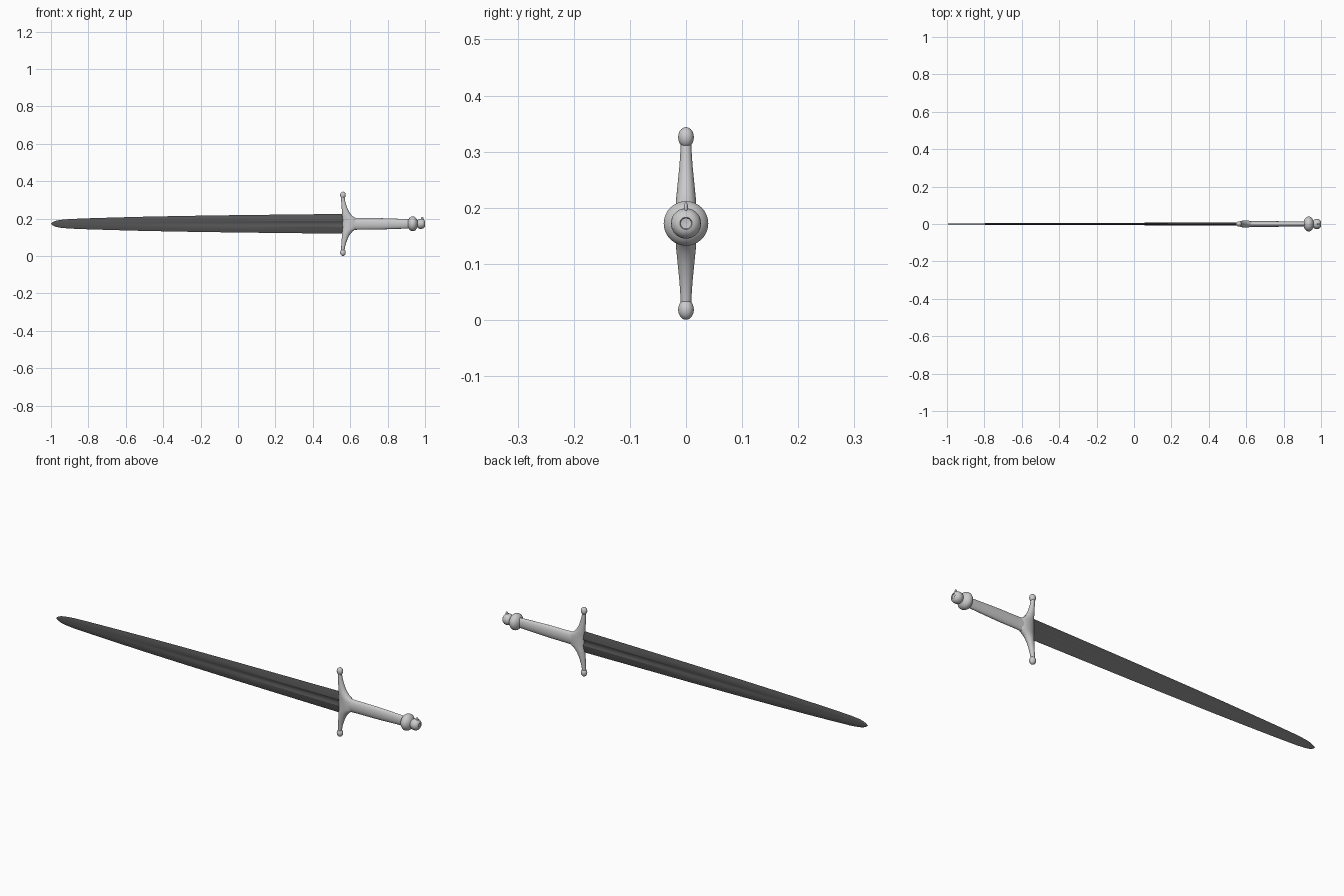
import bpy, bmesh, math

if "Cube" in bpy.data.objects:
    bpy.data.objects.remove(bpy.data.objects["Cube"])

ZC = 0.172  # height of the sword's axis

steel = bpy.data.materials.new("dark_steel")
steel.diffuse_color = (0.09, 0.09, 0.09, 1)
steel.use_nodes = True
steel.node_tree.nodes["Principled BSDF"].inputs["Base Color"].default_value = steel.diffuse_color


def loft(name, rings, angle=35, mat=None):
    """Skin a list of equal-length closed rings, capping both ends."""
    bm = bmesh.new()
    vr = [[bm.verts.new(p) for p in r] for r in rings]
    n = len(vr[0])
    for a, b in zip(vr, vr[1:]):
        for i in range(n):
            j = (i + 1) % n
            bm.faces.new((a[i], a[j], b[j], b[i]))
    bm.faces.new(vr[0])
    bm.faces.new(vr[-1])
    bmesh.ops.recalc_face_normals(bm, faces=bm.faces)
    me = bpy.data.meshes.new(name)
    bm.to_mesh(me)
    bm.free()
    ob = bpy.data.objects.new(name, me)
    bpy.context.collection.objects.link(ob)
    if mat:
        me.materials.append(mat)
    bpy.ops.object.select_all(action='DESELECT')
    bpy.context.view_layer.objects.active = ob
    ob.select_set(True)
    bpy.ops.object.shade_smooth_by_angle(angle=math.radians(angle))
    return ob


def circle(n):
    return [(math.cos(2 * math.pi * i / n), math.sin(2 * math.pi * i / n)) for i in range(n)]


def ring_x(x, ry, rz, n=32):
    return [(x, ry * c, ZC + rz * s) for c, s in circle(n)]


def ring_z(z, x0, x1, ry, n=28):
    cx, rx = (x0 + x1) / 2, (x1 - x0) / 2
    return [(cx + rx * c, ry * s, z) for c, s in circle(n)]


# blade: lens section with a central fuller that fades towards the tip
def blade_ring(x, w, t, groove):
    half = [(-1, 0), (-0.65, 0.7), (-0.3, 1), (-0.15, 1 - groove * 0.75),
            (0, 1 - groove), (0.15, 1 - groove * 0.75), (0.3, 1), (0.65, 0.7)]
    front = [(x, -t * y, ZC + w * z) for z, y in half]
    back = [(x, t * y, ZC - w * z) for z, y in half]
    return front + back


stations = [(0.58, 0.053, 0.008, 0.6), (0.3, 0.050, 0.0075, 0.6), (0.0, 0.0465, 0.0065, 0.55),
            (-0.3, 0.042, 0.0055, 0.4), (-0.5, 0.038, 0.005, 0.1), (-0.65, 0.034, 0.0045, 0),
            (-0.8, 0.0295, 0.004, 0), (-0.9, 0.0255, 0.0035, 0), (-0.95, 0.021, 0.003, 0),
            (-0.975, 0.016, 0.0025, 0), (-0.99, 0.009, 0.002, 0), (-1.0, 0.001, 0.0005, 0)]
loft("blade", [blade_ring(*s) for s in stations], 25, steel)

# crossguard: flat towards the blade, flaring into the grip, ball ends
arm = [(0.0, 0.557, 0.640, 0.019), (0.020, 0.557, 0.638, 0.019), (0.030, 0.557, 0.628, 0.0185),
       (0.040, 0.557, 0.613, 0.018), (0.055, 0.556, 0.600, 0.0165), (0.075, 0.555, 0.588, 0.0145),
       (0.100, 0.553, 0.579, 0.012), (0.120, 0.552, 0.573, 0.0105), (0.140, 0.551, 0.570, 0.0095)]
rings = [ring_z(ZC - d, a, b, y) for d, a, b, y in reversed(arm)]
rings += [ring_z(ZC + d, a, b, y) for d, a, b, y in arm[1:]]
loft("crossguard", rings)


def ball(name, loc, scale):
    bpy.ops.mesh.primitive_uv_sphere_add(segments=24, ring_count=14, radius=1, location=loc)
    ob = bpy.context.object
    ob.name = name
    ob.scale = scale
    bpy.ops.object.transform_apply(location=False, rotation=False, scale=True)
    bpy.ops.object.shade_smooth()


for side, s in (("upper", 1), ("lower", -1)):
    ball(side + "_guard_ball", (0.561, 0, ZC + s * 0.1535), (0.015, 0.014, 0.0182))

# grip: flattened oval tube
grip = [(0.585, 0.017, 0.042), (0.605, 0.0165, 0.036), (0.63, 0.0155, 0.032), (0.655, 0.015, 0.031),
        (0.75, 0.015, 0.0305), (0.83, 0.014, 0.028), (0.92, 0.0125, 0.0245)]
loft("grip", [ring_x(*g) for g in grip])

# pommel: large flattened ball, neck, end knob with a shallow dimple
big = []
for i in range(1, 12):
    a = math.pi * i / 13
    big.append((0.934 - 0.028 * math.cos(a), 0.040 * math.sin(a)))
knob = [(0.961, 0.021), (0.965, 0.024), (0.972, 0.0265), (0.980, 0.027), (0.988, 0.0255),
        (0.995, 0.021), (0.999, 0.015), (1.0, 0.011), (0.997, 0.0095), (0.996, 0.001)]
loft("pommel", [ring_x(x, r, r) for x, r in big + knob], 50)

# small peg on top of the end knob
ball("pommel_peg", (0.985, 0, ZC + 0.027), (0.007, 0.004, 0.010))
